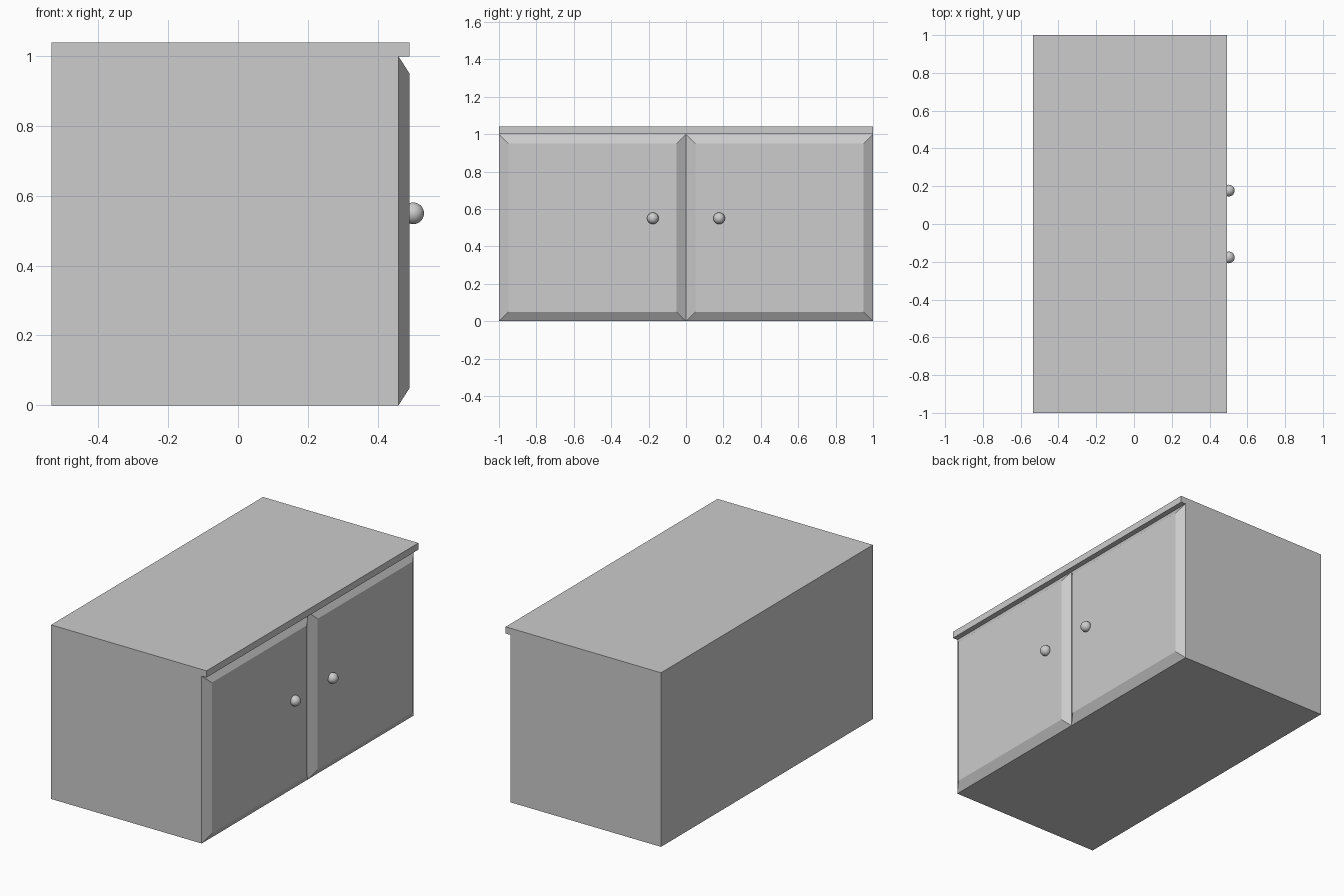
import bpy, bmesh, math

if "Cube" in bpy.data.objects:
    bpy.data.objects.remove(bpy.data.objects["Cube"])

# one plain grey for the whole cabinet
grey = bpy.data.materials.new("light grey")
grey.diffuse_color = (0.604, 0.604, 0.604, 1)
grey.use_nodes = True
grey.node_tree.nodes["Principled BSDF"].inputs["Base Color"].default_value = grey.diffuse_color

BACK, CARCASS_FRONT, DOOR_FRONT = -0.535, 0.46, 0.492


def finish(bm, name):
    bmesh.ops.recalc_face_normals(bm, faces=bm.faces[:])
    me = bpy.data.meshes.new(name)
    bm.to_mesh(me)
    bm.free()
    me.materials.append(grey)
    ob = bpy.data.objects.new(name, me)
    bpy.context.collection.objects.link(ob)
    return ob


def block(name, lo, hi, inset=0.0):
    """Box from corner lo to corner hi; inset shrinks its +x face."""
    bm = bmesh.new()
    bmesh.ops.create_cube(bm, size=1)
    for v in bm.verts:
        front = v.co.x > 0
        for i in range(3):
            s = 1 if v.co[i] > 0 else -1
            v.co[i] = hi[i] if s > 0 else lo[i]
            if front and i > 0:
                v.co[i] -= s * inset
    return finish(bm, name)


def knob(name, y):
    bm = bmesh.new()
    bmesh.ops.create_uvsphere(bm, u_segments=32, v_segments=16, radius=0.031)
    bmesh.ops.translate(bm, verts=bm.verts[:], vec=(0.502, y, 0.55))
    for f in bm.faces:
        f.smooth = True
    return finish(bm, name)


# two identical cabinet units side by side
for side, y0, y1, ky in (("left", -1, 0, -0.177), ("right", 0, 1, 0.177)):
    block(side + "_carcass", (BACK, y0, 0), (CARCASS_FRONT, y1, 1))
    block(side + "_door", (CARCASS_FRONT, y0, 0), (DOOR_FRONT, y1, 1), 0.05)
    block(side + "_worktop", (BACK, y0, 1), (DOOR_FRONT, y1, 1.04))
    knob(side + "_knob", ky)
